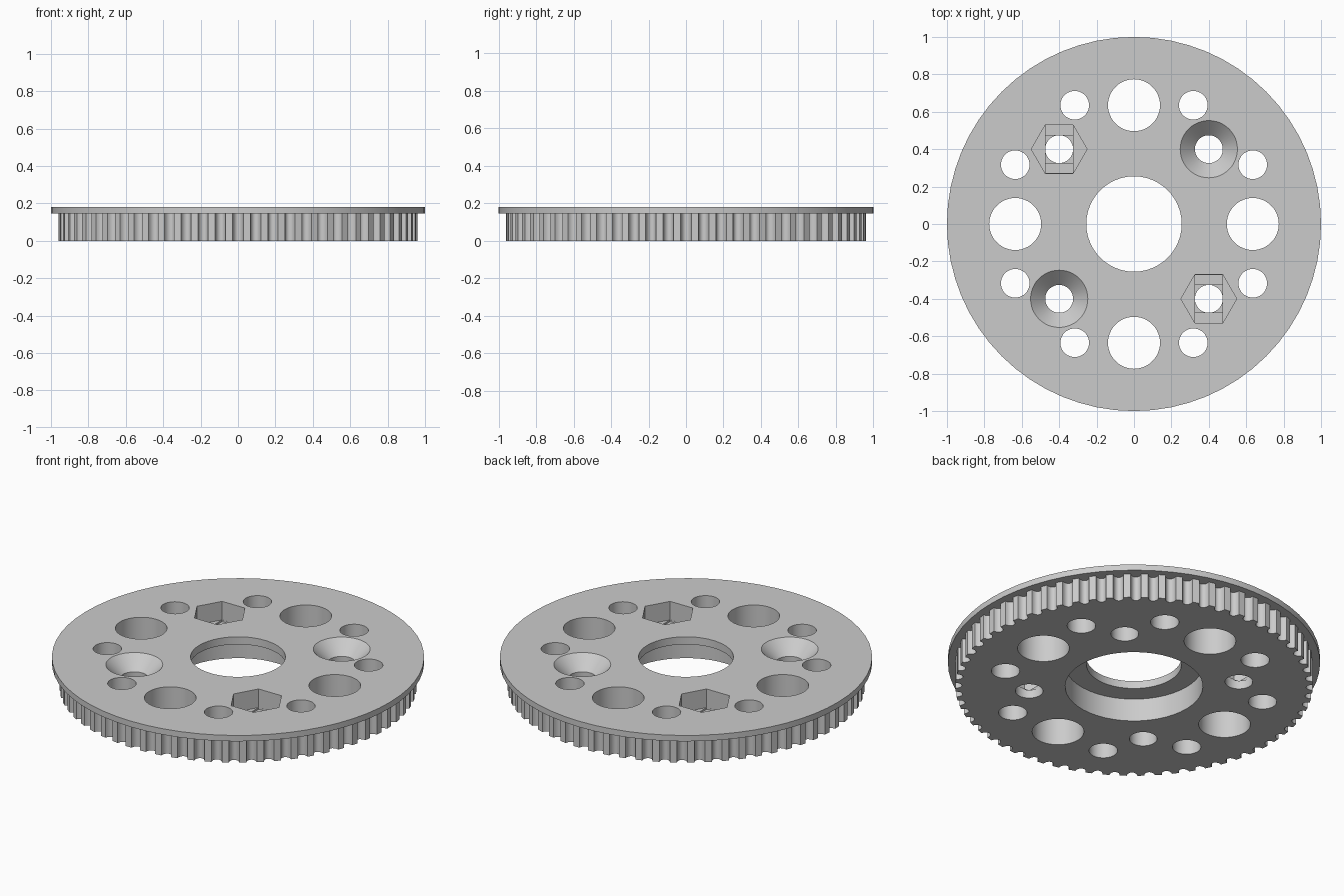
import bpy, bmesh
from math import sin, cos, pi

HEIGHT, FLANGE_Z = 0.18, 0.145
TEETH, TOOTH_R, GROOVE_DEPTH = 64, 0.96, 0.036
BOLT_R, BOLT_AT = 0.0744, 0.4

cube = bpy.data.objects.get("Cube")
if cube:
    bpy.data.objects.remove(cube)

grey = bpy.data.materials.new("light_grey_plastic")
grey.use_nodes = True
grey.diffuse_color = (0.6, 0.6, 0.6, 1)
grey.node_tree.nodes["Principled BSDF"].inputs["Base Color"].default_value = (0.6, 0.6, 0.6, 1)


def loft(name, rings):
    """Solid through a stack of matching (outline, z) rings."""
    bm = bmesh.new()
    loops = [[bm.verts.new((x, y, z)) for x, y in pts] for pts, z in rings]
    n = len(loops[0])
    bm.faces.new(loops[0][::-1])
    bm.faces.new(loops[-1])
    for low, high in zip(loops, loops[1:]):
        for i in range(n):
            j = (i + 1) % n
            bm.faces.new((low[i], low[j], high[j], high[i]))
    bmesh.ops.recalc_face_normals(bm, faces=bm.faces)
    mesh = bpy.data.meshes.new(name)
    bm.to_mesh(mesh)
    bm.free()
    mesh.materials.append(grey)
    obj = bpy.data.objects.new(name, mesh)
    bpy.context.scene.collection.objects.link(obj)
    return obj


def circle(r, x=0, y=0, n=48):
    return [(x + r * cos(2 * pi * i / n), y + r * sin(2 * pi * i / n)) for i in range(n)]


def rect(hx, hy, x, y):
    return [(x - hx, y - hy), (x + hx, y - hy), (x + hx, y + hy), (x - hx, y + hy)]


def toothed_outline():
    """Belt wheel outline: narrow lands with rounded grooves between."""
    pitch = 2 * pi / TEETH
    pts = []
    for t in range(TEETH):
        for k in range(9):
            a = pi * k / 8
            r = TOOTH_R - GROOVE_DEPTH * sin(a)
            ang = pitch * (t - 0.3 * cos(a))
            pts.append((r * cos(ang), r * sin(ang)))
    return pts


cutters = []


def cut(name, *rings):
    obj = loft(name, rings)
    obj.hide_render = True
    cutters.append(obj)


def through(name, r, x, y):
    cut(name, (circle(r, x, y), -0.05), (circle(r, x, y), HEIGHT + 0.05))


# Toothed wheel and the flange on top of it
wheel = loft("belt_pulley", [(toothed_outline(), 0), (toothed_outline(), 0.16)])
flange = loft("flange", [(circle(1, n=64), FLANGE_Z), (circle(1, n=64), HEIGHT)])
flange.hide_render = True

# Centre bore with a wider bearing seat underneath
through("bore", 0.255, 0, 0)
cut("bearing_seat", (circle(0.37), -0.05), (circle(0.37), 0.135))

# Large and small lightening holes
for s in (-1, 1):
    through("large_hole", 0.139, 0, s * 0.635)
    through("large_hole", 0.139, s * 0.635, 0)
    for t in (-1, 1):
        through("small_hole", 0.0765, s * 0.317, t * 0.635)
        through("small_hole", 0.0765, s * 0.635, t * 0.317)

# Countersunk bolt holes on one diagonal, nut pockets on the other
for s in (-1, 1):
    x, y = s * BOLT_AT, s * BOLT_AT
    through("bolt_hole", BOLT_R, x, y)
    cut("countersink", (circle(BOLT_R, x, y), HEIGHT - 0.078),
        (circle(0.153, x, y), HEIGHT), (circle(0.153, x, y), HEIGHT + 0.05))
    x = -x
    through("bolt_hole", BOLT_R, x, y)
    cut("nut_pocket", (circle(0.149, x, y, 6), 0.07), (circle(0.149, x, y, 6), HEIGHT + 0.05))
    slot, square = rect(0.0745, 0.1285, x, y), rect(0.0745, 0.0745, x, y)
    cut("slot_step", (slot, 0.06), (slot, 0.1))
    cut("square_step", (square, 0.05), (square, 0.11))


def boolean(operand, operation):
    mod = wheel.modifiers.new(operand.name, 'BOOLEAN')
    mod.operation = operation
    mod.solver = 'EXACT'
    mod.object = operand


boolean(flange, 'UNION')
for c in cutters:
    boolean(c, 'DIFFERENCE')

# Bake the cuts and drop the helpers
graph = bpy.context.evaluated_depsgraph_get()
result = bpy.data.meshes.new_from_object(wheel.evaluated_get(graph))
wheel.modifiers.clear()
wheel.data = result
for helper in cutters + [flange]:
    bpy.data.objects.remove(helper)

bpy.ops.object.select_all(action='DESELECT')
wheel.select_set(True)
bpy.context.view_layer.objects.active = wheel
bpy.ops.object.shade_smooth_by_angle(angle=pi / 6)
